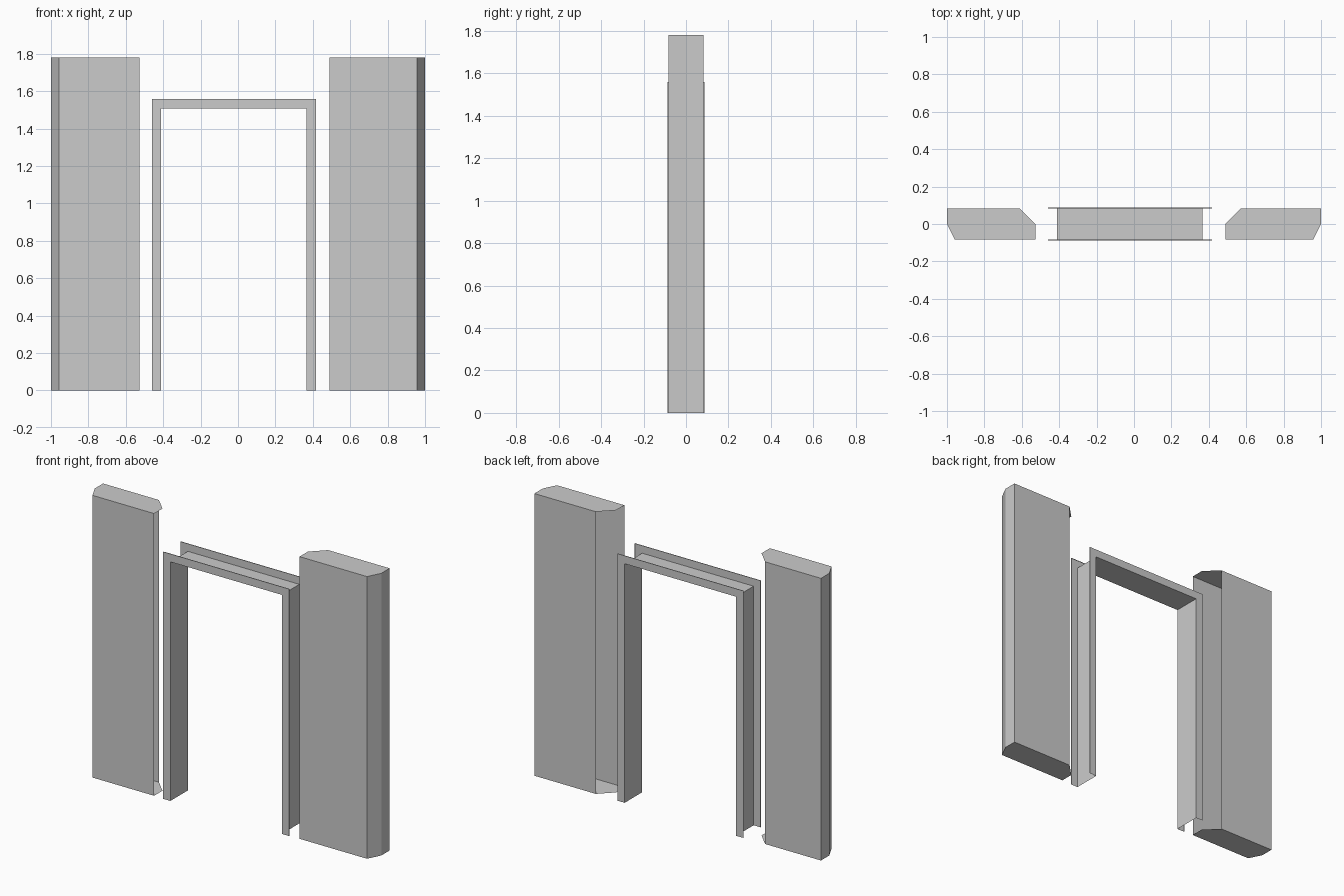
import bpy

if "Cube" in bpy.data.objects:
    bpy.data.objects.remove(bpy.data.objects["Cube"])

WALL_H = 1.78
WALL_Y = 0.083     # half thickness of the wall
TRIM_Y = 0.087     # trim stands slightly proud of the wall


def make_mesh(name, verts, faces):
    mesh = bpy.data.meshes.new(name)
    mesh.from_pydata(verts, [], faces)
    mesh.update()
    obj = bpy.data.objects.new(name, mesh)
    bpy.context.collection.objects.link(obj)
    return obj


def wall_panel(name, side, inner):
    """Extruded wall section whose end facing the door is left open."""
    plan = [(inner, -WALL_Y), (0.958, -WALL_Y), (1.0, 0.0),
            (1.0, WALL_Y), (inner + 0.083, WALL_Y), (inner, 0.0)]
    n = len(plan)
    verts = [(side * x, y, z) for z in (0, WALL_H) for x, y in plan]
    faces = [tuple(reversed(range(n))), tuple(range(n, 2 * n))]
    # sides: front, outer bevel, outer end, back (chamfer and inner end open)
    faces += [(i, i + 1, n + i + 1, n + i) for i in range(4)]
    if side < 0:
        faces = [f[::-1] for f in faces]
    return make_mesh(name, verts, faces)


def door_frame(name, left, right, top, width):
    """Channel profile swept up one jamb, across the head and down the other."""
    profile = [(width, -WALL_Y), (width, -TRIM_Y), (0, -TRIM_Y),
               (0, TRIM_Y), (width, TRIM_Y), (width, WALL_Y)]
    # corner position and outward direction of the profile offset
    path = [(left, 0, -1, 0), (left, top, -1, 1),
            (right, top, 1, 1), (right, 0, 1, 0)]
    n = len(profile)
    verts = [(x + dx * o, y, z + dz * o)
             for x, z, dx, dz in path for o, y in profile]
    faces = [(s * n + i, s * n + i + 1, (s + 1) * n + i + 1, (s + 1) * n + i)
             for s in range(len(path) - 1) for i in range(n - 1)]
    return make_mesh(name, verts, [f[::-1] for f in faces])


# Wall sections on either side of the doorway
wall_panel("left_wall_panel", -1, 0.527)
wall_panel("right_wall_panel", 1, 0.488)

# Door frame with jambs, head and trim on both faces
door_frame("door_frame", -0.411, 0.367, 1.508, 0.05)
